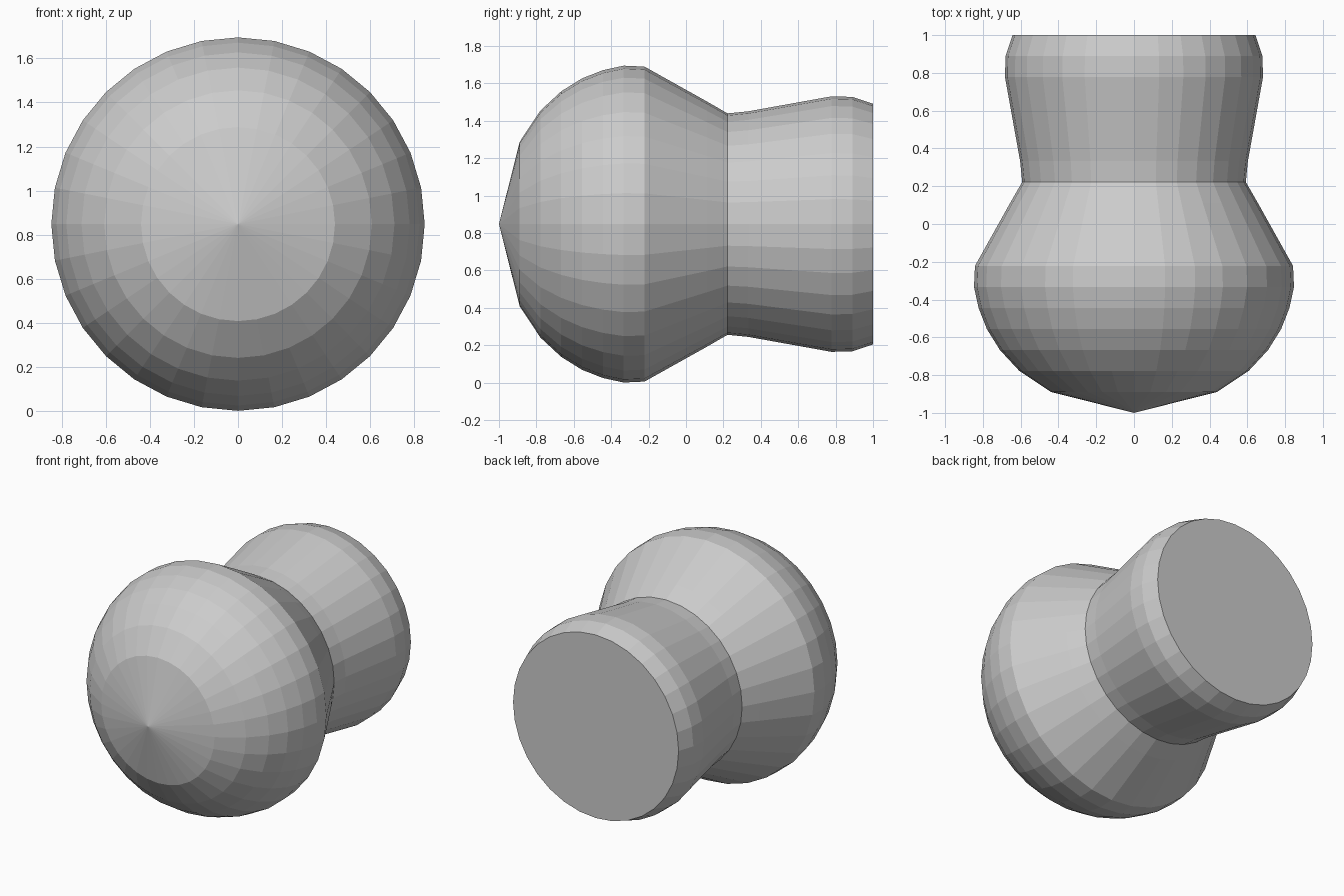
import bpy, bmesh, math

cube = bpy.data.objects.get("Cube")
if cube:
    bpy.data.objects.remove(cube, do_unlink=True)

SIDES = 32
AXIS_HEIGHT = 0.848
# Lathe profile along the y axis: (y, radius), from the pointed nose to the flat back
PROFILE = [(-0.889, 0.44), (-0.778, 0.607), (-0.667, 0.71), (-0.556, 0.779),
           (-0.444, 0.823), (-0.333, 0.847), (-0.222, 0.842), (0.111, 0.656),
           (0.222, 0.592), (0.333, 0.603), (0.778, 0.683), (0.889, 0.68),
           (1.0, 0.643)]

# Plain grey material
grey = bpy.data.materials.new("plain_grey")
grey.use_nodes = True
colour = (0.6, 0.6, 0.6, 1.0)
grey.diffuse_color = colour
grey.node_tree.nodes["Principled BSDF"].inputs["Base Color"].default_value = colour

bm = bmesh.new()


def ring(y, radius):
    """One circle of vertices around the y axis."""
    angles = [math.tau * i / SIDES for i in range(SIDES)]
    return [bm.verts.new((radius * math.sin(a), y, AXIS_HEIGHT + radius * math.cos(a)))
            for a in angles]


rings = [ring(y, r) for y, r in PROFILE]
nose = bm.verts.new((0, -1, AXIS_HEIGHT))

# Pointed nose, side bands and flat back
for i in range(SIDES):
    j = (i + 1) % SIDES
    bm.faces.new((nose, rings[0][i], rings[0][j]))
    for a, b in zip(rings, rings[1:]):
        bm.faces.new((a[i], b[i], b[j], a[j]))
bm.faces.new(rings[-1])
bmesh.ops.recalc_face_normals(bm, faces=bm.faces[:])

mesh = bpy.data.meshes.new("turned_knob")
bm.to_mesh(mesh)
bm.free()
mesh.materials.append(grey)
knob = bpy.data.objects.new("turned_knob", mesh)
bpy.context.scene.collection.objects.link(knob)
